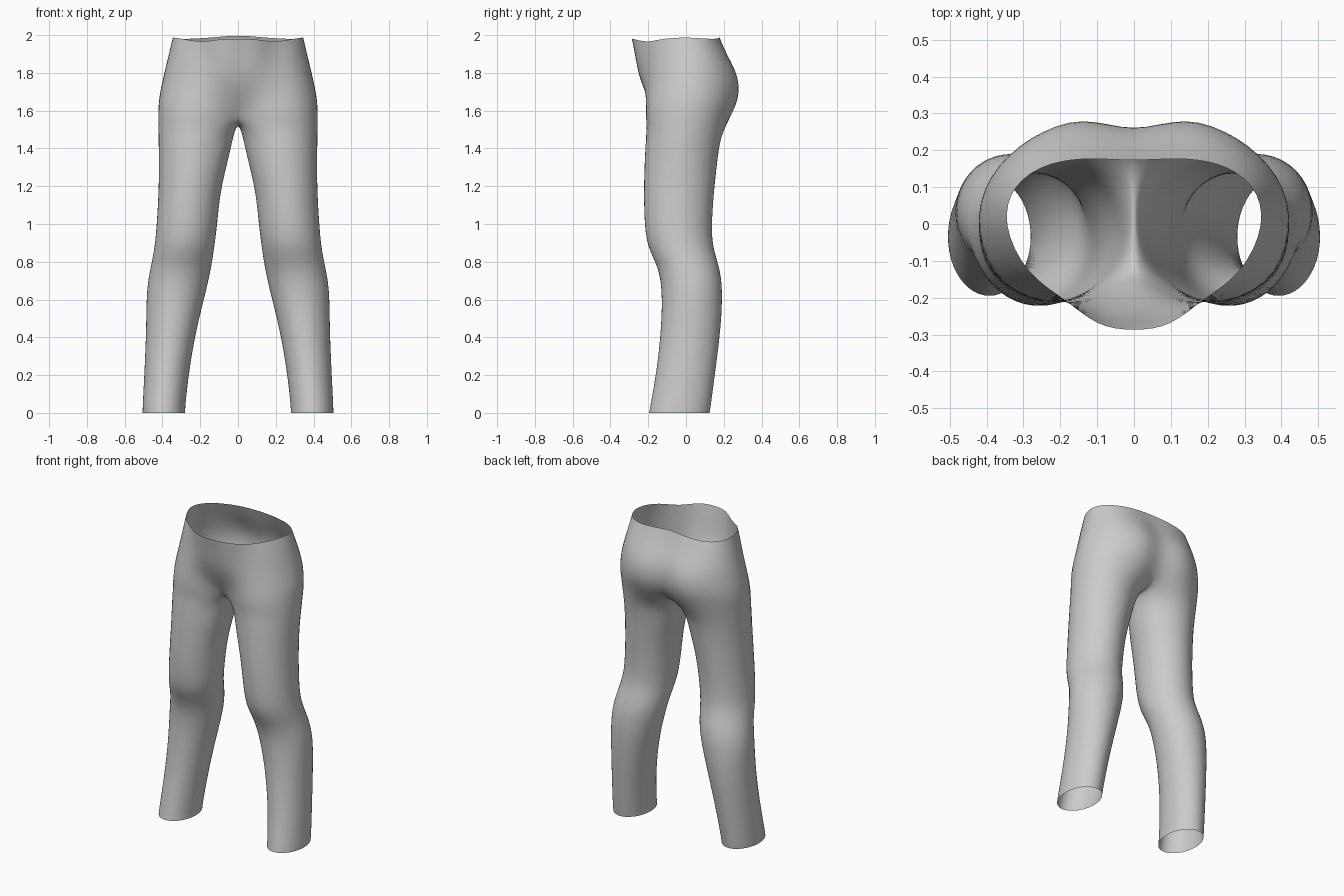
import bpy, bmesh, math

if "Cube" in bpy.data.objects:
    bpy.data.objects.remove(bpy.data.objects["Cube"], do_unlink=True)

ARC = 9     # points from centre front round the hip to centre back
INNER = 3   # points along the inseam side
CM = 0.01

# Hip outlines from the waist down: height, then (x, y) in hundredths
hips = [
    (1.98, [(0, -29), (10, -28), (19, -20), (29, -14), (36, 0), (33, 11), (23, 17), (11, 18), (0, 17)]),
    (1.90, [(0, -27), (10, -27), (19, -20), (31, -15), (38, 0), (35, 12), (26, 20), (12, 22), (0, 20)]),
    (1.78, [(0, -25), (9, -25), (19, -21), (33, -16), (41, 0), (38, 14), (28, 24), (14, 30), (0, 25)]),
    (1.66, [(0, -20), (8, -20), (19, -22), (35, -18), (44, -1), (40, 14), (29, 24), (14, 30), (0, 24)]),
    (1.57, [(0, -13), (7, -18), (19, -23), (36, -19), (44, -2), (40, 13), (28, 22), (13, 25), (0, 19)]),
]
waist_dip = [0, 0, -2, 0, 1, 0, 0, 1, 2]

# Leg sections: height, inner x, outer x, front y, back y in hundredths
legs = [
    (1.47, 3, 42.5, -21.5, 19),
    (1.36, 5, 42, -22, 17),
    (1.18, 9.5, 42, -22.5, 15),
    (1.00, 11, 43, -22, 13.5),
    (0.88, 12.5, 44, -20.5, 14),
    (0.78, 14, 46, -15, 17.5),
    (0.66, 16.5, 48.5, -12.5, 19.5),
    (0.45, 22, 48.5, -13, 18.5),
    (0.22, 26, 49.5, -15.5, 15.5),
    (0.03, 28, 50.5, -19, 13),
    (0.00, 28, 50.5, -19.5, 12.5),
]


def leg_angles(spread):
    """Angles round a leg, counted from its inner side towards the front."""
    step = (360 - 2 * spread) / (ARC - 1)
    outer = [spread + i * step for i in range(ARC)]
    inner = [360 - spread + (k + 1) * 2 * spread / (INNER + 1) for k in range(INNER)]
    return [math.radians(a) for a in outer + inner]


def leg_ring(bm, row, spread):
    z, x0, x1, y0, y1 = row
    cx, cy = (x0 + x1) / 2 * CM, (y0 + y1) / 2 * CM
    # slightly oversized, as the smoothing draws the sections in
    rx, ry = (x1 - x0) / 2 * CM * 1.045, (y1 - y0) / 2 * CM * 1.045
    return [bm.verts.new((cx - rx * math.cos(a), cy - ry * math.sin(a), z))
            for a in leg_angles(spread)]


def bridge(bm, upper, lower, closed):
    count = len(upper)
    for i in range(count if closed else count - 1):
        j = (i + 1) % count
        bm.faces.new((upper[i], lower[i], lower[j], upper[j]))


bm = bmesh.new()

# Hip panel of the left half
rings = []
for level, (z, outline) in enumerate(hips):
    ring = []
    for (x, y), dip in zip(outline, waist_dip):
        lift = dip * CM if level == 0 else 0
        ring.append(bm.verts.new((x * CM, y * CM, z + lift)))
    rings.append(ring)
for upper, lower in zip(rings, rings[1:]):
    bridge(bm, upper, lower, closed=False)

# Crotch seam closes the last hip outline into the top of the leg
seam = [bm.verts.new((0, y * CM, 1.54)) for y in (12, 4, -5)]
previous = rings[-1] + seam

# Leg tube, open at the ankle
for index, row in enumerate(legs):
    ring = leg_ring(bm, row, min(60, 40 + index * 7))
    bridge(bm, previous, ring, closed=True)
    previous = ring

bmesh.ops.recalc_face_normals(bm, faces=bm.faces)
mesh = bpy.data.meshes.new("trousers")
bm.to_mesh(mesh)
bm.free()
trousers = bpy.data.objects.new("trousers", mesh)
bpy.context.collection.objects.link(trousers)

# Both halves, joined and smoothed
mirror = trousers.modifiers.new("mirror", 'MIRROR')
mirror.use_clip = True
mirror.merge_threshold = 0.001
smooth = trousers.modifiers.new("smooth", 'SUBSURF')
smooth.levels = smooth.render_levels = 2
for face in mesh.polygons:
    face.use_smooth = True

# Plain grey cloth
cloth = bpy.data.materials.new("grey cloth")
cloth.use_nodes = True
grey = (0.6, 0.6, 0.6, 1)
cloth.diffuse_color = grey
cloth.node_tree.nodes["Principled BSDF"].inputs["Base Color"].default_value = grey
mesh.materials.append(cloth)
